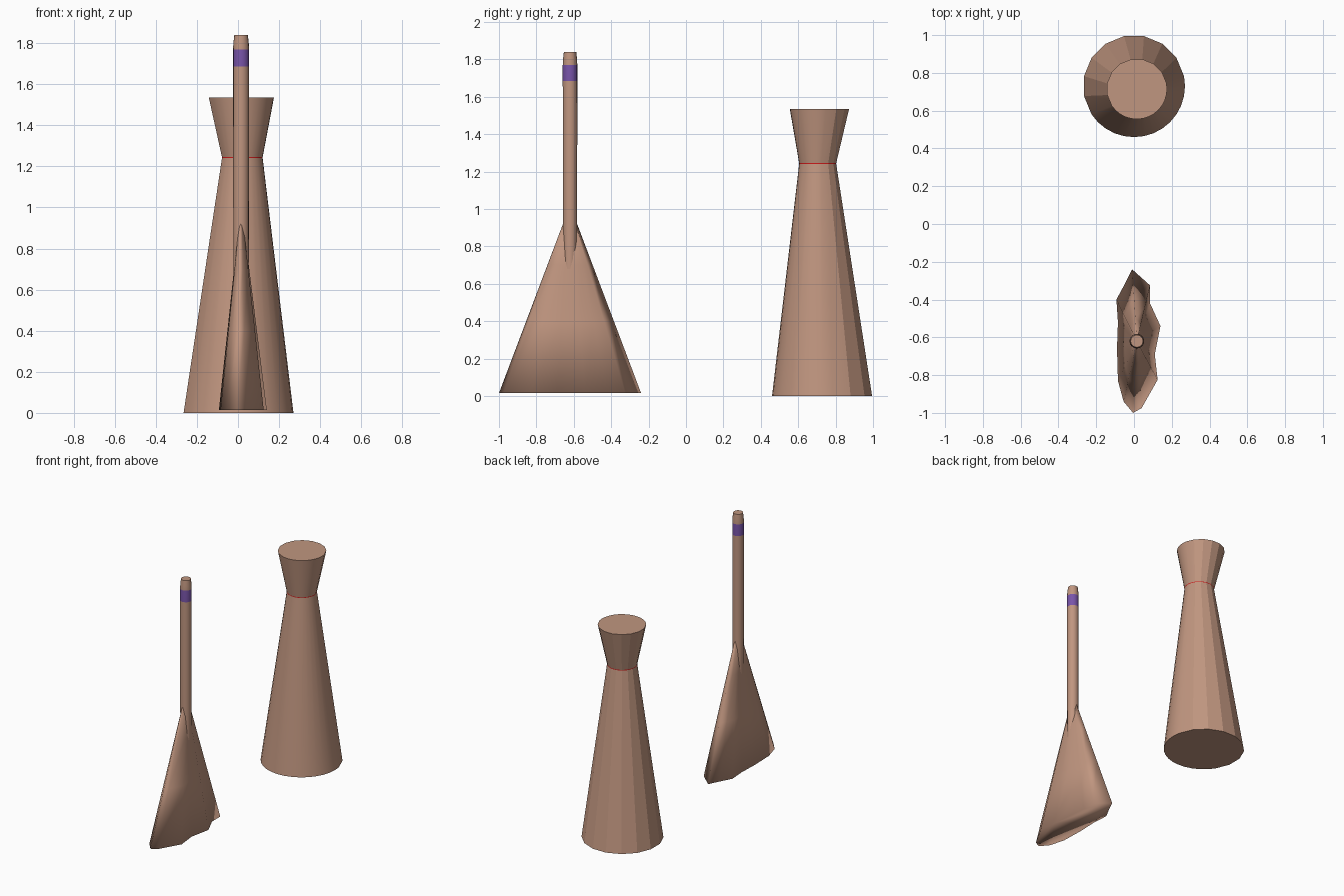
import bpy, math

if "Cube" in bpy.data.objects:
    bpy.data.objects.remove(bpy.data.objects["Cube"])


def material(name, rgb):
    m = bpy.data.materials.new(name)
    m.diffuse_color = (*rgb, 1)
    m.use_nodes = True
    m.node_tree.nodes["Principled BSDF"].inputs["Base Color"].default_value = m.diffuse_color
    return m


CLAY = material("clay_brown", (0.53, 0.305, 0.215))
PURPLE = material("purple", (0.19, 0.09, 0.40))
RED = material("red", (0.60, 0.01, 0.01))


def loft(name, rings, mats, angle, rule=None):
    """Closed skin through a stack of rings with caps at both ends."""
    n = len(rings[0])
    verts = [p for r in rings for p in r]
    faces = [tuple(range(n))[::-1]]
    for k in range(len(rings) - 1):
        a, b = k * n, (k + 1) * n
        faces += [(a + i, a + (i + 1) % n, b + (i + 1) % n, b + i) for i in range(n)]
    faces.append(tuple(range(len(verts) - n, len(verts))))
    me = bpy.data.meshes.new(name)
    me.from_pydata(verts, [], faces)
    for m in mats:
        me.materials.append(m)
    if rule:
        for f in me.polygons:
            f.material_index = rule(f.center)
    ob = bpy.data.objects.new(name, me)
    bpy.context.collection.objects.link(ob)
    bpy.ops.object.select_all(action='DESELECT')
    bpy.context.view_layer.objects.active = ob
    ob.select_set(True)
    bpy.ops.object.shade_smooth_by_angle(angle=math.radians(angle))
    return ob


def ring(cx, cy, z, r, degrees):
    return [(cx + r * math.cos(math.radians(d)), cy + r * math.sin(math.radians(d)), z)
            for d in degrees]


# Tall stand: broad facets at the back left, finer and smooth at the front right
stand = [11.25 + 22.5 * i for i in range(10)] + [225 + 11.25 * i for i in range(13)]
loft("stand_body", [ring(0, 0.73, 0, 0.27, stand),
                    ring(0.02, 0.705, 1.24, 0.10, stand)], [CLAY], 20)
loft("stand_neck_ring", [ring(0.02, 0.705, 1.24, 0.10, stand),
                         ring(0.02, 0.705, 1.245, 0.10, stand)], [RED], 20)
loft("stand_flared_top", [ring(0.02, 0.705, 1.245, 0.10, stand),
                          ring(0.015, 0.715, 1.535, 0.16, stand)], [CLAY], 20)

# Broom handle with a purple band near the top
even = [22.5 * i for i in range(16)]
profile = [(0.65, 0.037), (0.9, 0.038), (1.685, 0.039), (1.77, 0.039),
           (1.80, 0.0375), (1.84, 0.033)]
loft("broom_handle", [ring(0.015, -0.62, z, r, even) for z, r in profile],
     [CLAY, PURPLE], 40, lambda c: 1 if 1.69 < c.z < 1.765 else 0)

# Flattened bristle bundle with an uneven outline, tapering into the handle
outline = [(-0.01, -0.24), (-0.05, -0.32), (-0.093, -0.40), (-0.085, -0.52),
           (-0.09, -0.66), (-0.085, -0.83), (-0.055, -0.94), (-0.005, -1.0),
           (0.04, -0.975), (0.125, -0.825), (0.11, -0.69), (0.14, -0.54),
           (0.085, -0.42), (0.085, -0.325)]


def bristle_ring(z):
    s = (1.02 - z) / 1.005
    return [(0.015 + (x - 0.015) * s, -0.62 + (y + 0.62) * s, z) for x, y in outline]


loft("broom_bristles", [bristle_ring(z) for z in (0.015, 0.4, 0.7, 1.01)], [CLAY], 180)
